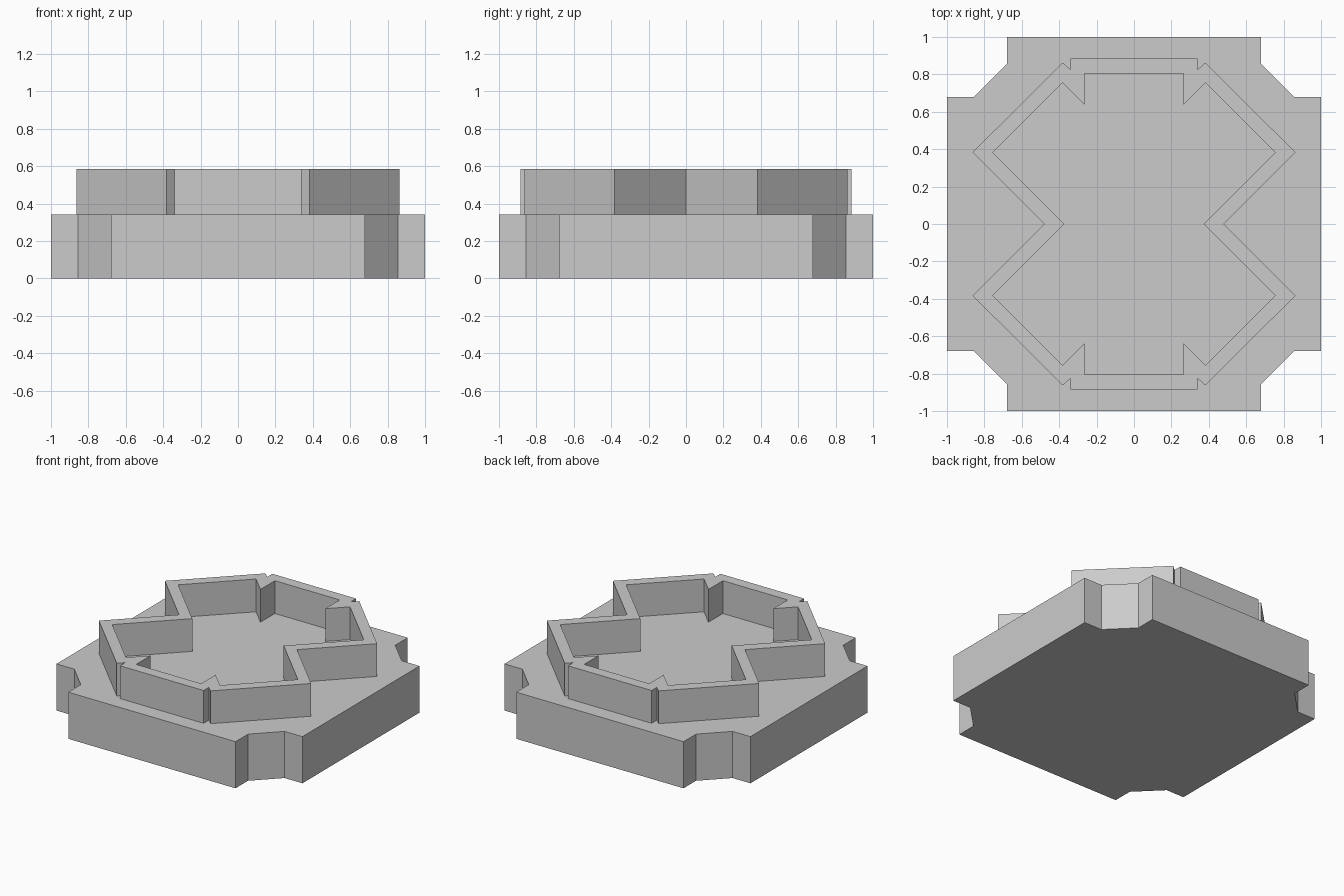
import bpy
import bmesh

cube = bpy.data.objects.get("Cube")
if cube:
    bpy.data.objects.remove(cube, do_unlink=True)

BASE_TOP = 0.343
WALL_TOP = 0.584

grey = bpy.data.materials.new("plain grey")
grey.use_nodes = True
colour = (0.6, 0.6, 0.6, 1)
grey.diffuse_color = colour
grey.node_tree.nodes["Principled BSDF"].inputs["Base Color"].default_value = colour


def full_outline(quarter):
    """Mirror a +x +y quarter outline into a closed loop, anticlockwise."""
    half = quarter + [(-x, y) for x, y in reversed(quarter)]
    loop = half + [(-x, -y) for x, y in half]
    # Drop doubled points that lie on a mirror axis
    return [p for i, p in enumerate(loop)
            if abs(p[0] - loop[i - 1][0]) + abs(p[1] - loop[i - 1][1]) > 1e-6]


def extruded(name, faces_2d, z0, z1):
    """Raise flat polygons into a solid part."""
    bm = bmesh.new()
    for poly in faces_2d:
        bm.faces.new([bm.verts.new((x, y, z0)) for x, y in poly])
    bmesh.ops.remove_doubles(bm, verts=bm.verts, dist=1e-5)
    raised = bmesh.ops.extrude_face_region(bm, geom=bm.faces[:], use_keep_orig=True)
    for v in raised["geom"]:
        if isinstance(v, bmesh.types.BMVert):
            v.co.z = z1
    bmesh.ops.recalc_face_normals(bm, faces=bm.faces)
    mesh = bpy.data.meshes.new(name)
    bm.to_mesh(mesh)
    bm.free()
    mesh.materials.append(grey)
    obj = bpy.data.objects.new(name, mesh)
    bpy.context.collection.objects.link(obj)
    return obj


# Thick square base with notched, chamfered corners
base = full_outline([(1, 0.68), (0.855, 0.68), (0.68, 0.855), (0.68, 1)])
extruded("base", [base], 0, BASE_TOP)

# Zigzag wall: matching outer and inner outlines joined into a ring
outer = full_outline([(0.48, 0), (0.863, 0.383), (0.382, 0.863),
                      (0.34, 0.825), (0.34, 0.885)])
inner = full_outline([(0.372, 0), (0.755, 0.383), (0.382, 0.755),
                      (0.264, 0.637), (0.264, 0.805)])
ring = [(outer[i - 1], outer[i], inner[i], inner[i - 1]) for i in range(len(outer))]
extruded("wall", ring, BASE_TOP, WALL_TOP)
